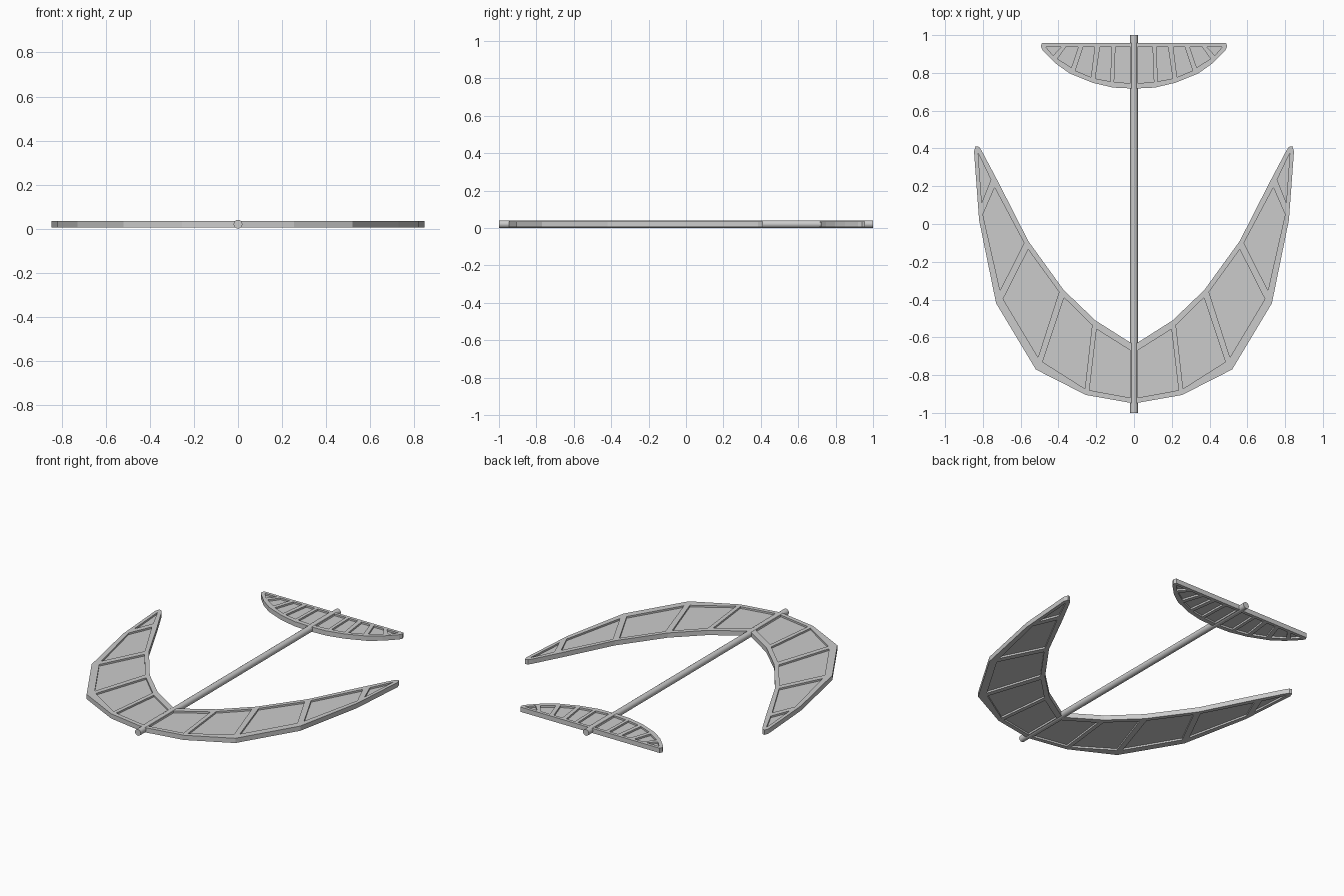
import bpy
from math import pi

if "Cube" in bpy.data.objects:
    bpy.data.objects.remove(bpy.data.objects["Cube"])

ROD_R = 0.02


def plate(name, outlines, half_thickness):
    """Filled flat plate; outlines nested in the first one become openings."""
    cu = bpy.data.curves.new(name, 'CURVE')
    cu.dimensions = '2D'
    cu.fill_mode = 'BOTH'
    cu.extrude = half_thickness
    for pts in outlines:
        sp = cu.splines.new('POLY')
        sp.points.add(len(pts) - 1)
        for p, (x, y) in zip(sp.points, pts):
            p.co = (x, y, 0, 1)
        sp.use_cyclic_u = True
        sp.use_smooth = False
    ob = bpy.data.objects.new(name, cu)
    bpy.context.collection.objects.link(ob)
    ob.location.z = ROD_R
    bpy.ops.object.select_all(action='DESELECT')
    ob.select_set(True)
    bpy.context.view_layer.objects.active = ob
    bpy.ops.object.convert(target='MESH')
    bpy.ops.object.shade_flat()


def flip(pts):
    return [(-x, y) for x, y in reversed(pts)]


def wing(name, half_outline, panels):
    """Symmetric ribbed frame with thin skins set into its openings."""
    mirrored = [p for p in flip(half_outline) if p[0] != 0]
    cells = panels + [flip(p) for p in panels]
    plate(name + "_frame", [half_outline + mirrored] + cells, 0.015)
    plate(name + "_skin", cells, 0.004)


# Main crescent wing
wing("main_wing",
     [(0, -.95), (.255, -.905), (.52, -.77), (.73, -.42), (.82, .02),
      (.847, .385), (.838, .412), (.82, .408), (.805, .385), (.715, .215),
      (.56, -.09), (.372, -.35), (.205, -.51), (0, -.64)],
     [[(.018, -.67), (.198, -.557), (.236, -.88), (.018, -.92)],
      [(.222, -.535), (.37, -.39), (.484, -.73), (.26, -.872)],
      [(.397, -.36), (.56, -.135), (.693, -.397), (.508, -.706)],
      [(.582, -.10), (.738, .193), (.80, .05), (.709, -.352)],
      [(.758, .235), (.825, .375), (.806, .114)]])

# Half-moon tail wing
wing("tail_wing",
     [(0, .717), (.11, .722), (.22, .748), (.34, .797), (.415, .85),
      (.484, .92), (.494, .94), (.487, .958), (0, .958)],
     [[(.018, .938), (.098, .938), (.105, .752), (.018, .745)],
      [(.12, .938), (.18, .938), (.205, .77), (.125, .755)],
      [(.208, .938), (.268, .938), (.31, .812), (.228, .777)],
      [(.295, .938), (.36, .938), (.405, .875), (.332, .828)],
      [(.385, .938), (.468, .938), (.428, .892)]])

# Central rod
bpy.ops.mesh.primitive_cylinder_add(vertices=16, radius=ROD_R, depth=2,
                                    location=(0, 0, ROD_R),
                                    rotation=(pi / 2, 0, 0))
rod = bpy.context.object
rod.name = "fuselage_rod"
bpy.ops.object.shade_smooth_by_angle()
